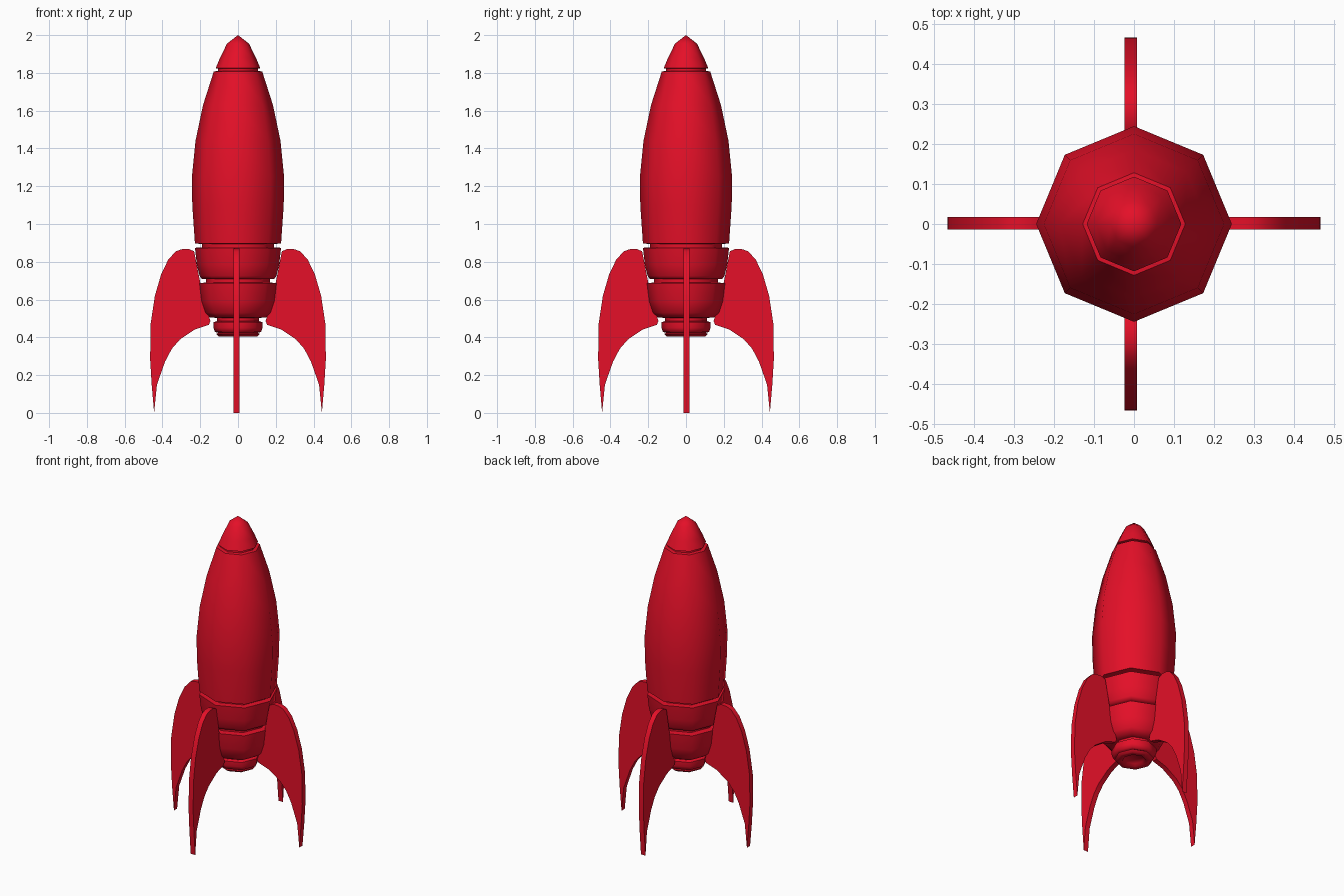
import bpy, bmesh, math

if "Cube" in bpy.data.objects:
    bpy.data.objects.remove(bpy.data.objects["Cube"])

red = bpy.data.materials.new("rocket red")
red.diffuse_color = (0.78, 0.005, 0.021, 1)
red.use_nodes = True
red.node_tree.nodes["Principled BSDF"].inputs["Base Color"].default_value = red.diffuse_color


def finish(bm, name, angle):
    bmesh.ops.recalc_face_normals(bm, faces=bm.faces)
    me = bpy.data.meshes.new(name)
    bm.to_mesh(me)
    bm.free()
    me.materials.append(red)
    ob = bpy.data.objects.new(name, me)
    bpy.context.collection.objects.link(ob)
    bpy.ops.object.select_all(action='DESELECT')
    bpy.context.view_layer.objects.active = ob
    ob.select_set(True)
    bpy.ops.object.shade_smooth_by_angle(angle=math.radians(angle))
    return ob


def lathe(name, profile, sides=8):
    """Eight-sided turned shell from (radius, z) points."""
    bm = bmesh.new()
    rings = []
    for r, z in profile:
        if r == 0:
            rings.append([bm.verts.new((0, 0, z))] * sides)
        else:
            rings.append([bm.verts.new((r * math.cos(math.tau * i / sides),
                                        r * math.sin(math.tau * i / sides), z))
                          for i in range(sides)])
    for a, b in zip(rings, rings[1:]):
        for i in range(sides):
            j = (i + 1) % sides
            quad = list(dict.fromkeys((a[i], a[j], b[j], b[i])))
            bm.faces.new(quad)
    # open shells that continue into each other: orient outward by hand
    ob = finish(bm, name, 60)
    ob.data.update()
    return ob


# Turned parts, each shell ending in the groove where the next one begins
lathe("nose_cone", [(0, 2.0), (0.058, 1.955), (0.095, 1.88), (0.118, 1.825),
                    (0.105, 1.822), (0.105, 1.81)])
lathe("fuselage", [(0.105, 1.81), (0.128, 1.808), (0.185, 1.63), (0.225, 1.44),
                   (0.244, 1.25), (0.242, 1.1), (0.228, 0.897), (0.19, 0.894)])
lathe("upper_band", [(0.19, 0.894), (0.19, 0.876), (0.228, 0.874), (0.218, 0.785),
                     (0.203, 0.725), (0.192, 0.71), (0.17, 0.708)])
lathe("lower_band", [(0.17, 0.708), (0.17, 0.69), (0.21, 0.687), (0.198, 0.59),
                     (0.178, 0.53), (0.15, 0.505), (0.11, 0.503)])
lathe("nozzle", [(0.11, 0.503), (0.11, 0.486), (0.13, 0.48), (0.13, 0.45),
                 (0.122, 0.428), (0.105, 0.424), (0.115, 0.418), (0.103, 0.405),
                 (0.07, 0.405), (0.06, 0.42), (0, 0.42)])

# Swept fin outline: (distance from axis, z)
FIN = [(0.232, 0.855), (0.262, 0.869), (0.30, 0.866), (0.33, 0.855), (0.37, 0.81),
       (0.407, 0.733), (0.44, 0.62), (0.463, 0.468), (0.465, 0.283),
       (0.457, 0.15), (0.444, 0.0), (0.429, 0.15), (0.386, 0.272),
       (0.35, 0.34), (0.307, 0.389), (0.228, 0.442), (0.155, 0.466),
       (0.146, 0.485), (0.152, 0.505), (0.20, 0.69)]
HALF = 0.016


def fin(name, turn, shift):
    bm = bmesh.new()
    c, s = round(math.cos(turn)), round(math.sin(turn))

    def place(d, t, z):
        return (d * c - t * s + shift[0], d * s + t * c + shift[1], z)
    a = [bm.verts.new(place(d, -HALF, z)) for d, z in FIN]
    b = [bm.verts.new(place(d, HALF, z)) for d, z in FIN]
    bm.faces.new(a)
    bm.faces.new(b[::-1])
    for i in range(len(FIN)):
        j = (i + 1) % len(FIN)
        bm.faces.new((a[i], b[i], b[j], a[j]))
    finish(bm, name, 40)


# Four fins, the front and back pair slightly off the axis
for k, side in enumerate(("right", "back", "left", "front")):
    fin(side + "_fin", k * math.pi / 2, (-0.008, 0) if k % 2 else (0, 0.002))
